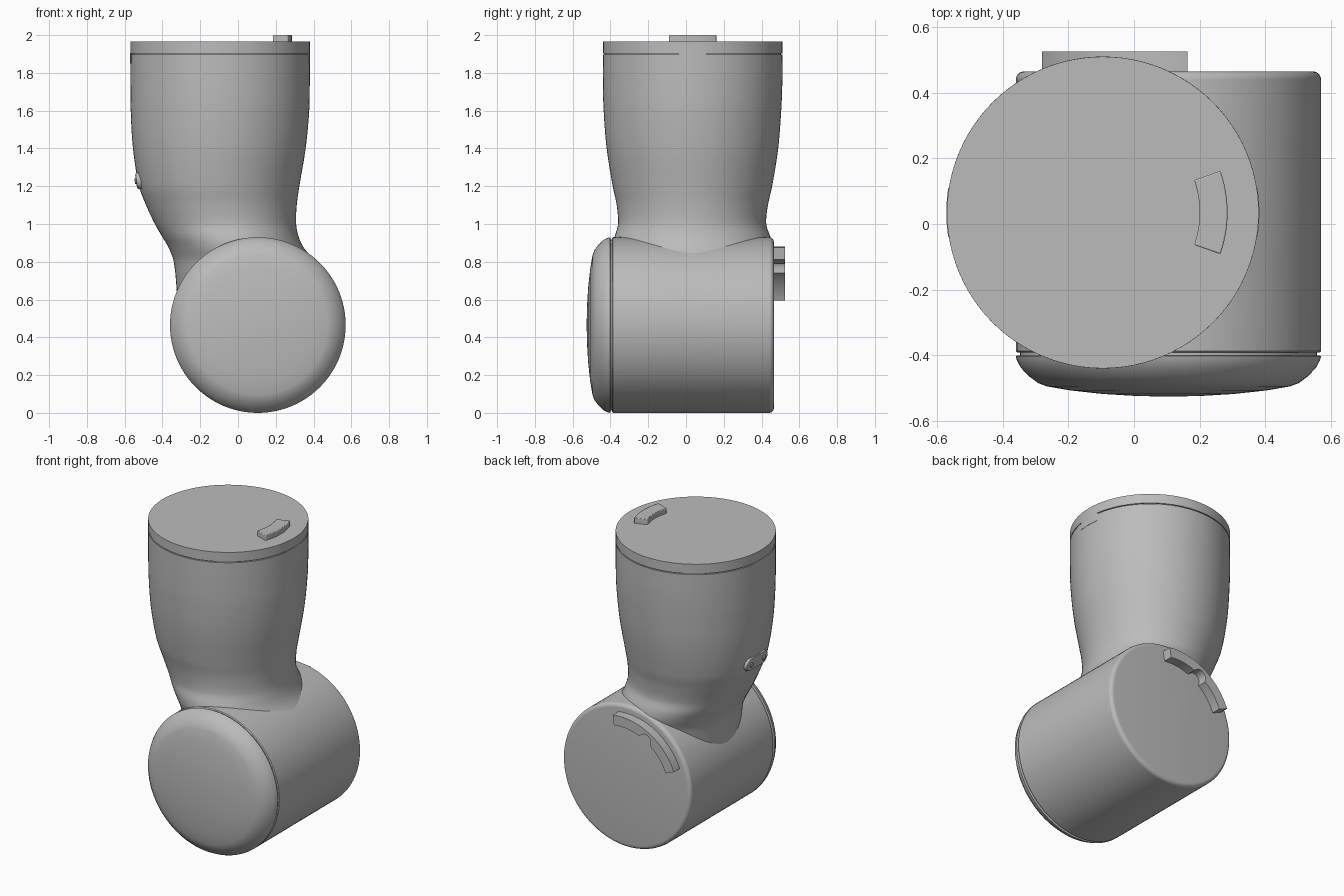
import bpy
from math import sin, cos, pi, radians, sqrt
from mathutils import Matrix, Vector

if "Cube" in bpy.data.objects:
    bpy.data.objects.remove(bpy.data.objects["Cube"])

SIDES = 96
DRUM_R, DRUM_X = 0.465, 0.105
POST_R, POST_X, POST_Y = 0.475, -0.095, 0.035
TOP = 1.965

grey = bpy.data.materials.new("plain grey")
grey.use_nodes = True
colour = (0.5, 0.5, 0.5, 1)
grey.diffuse_color = colour
grey.node_tree.nodes["Principled BSDF"].inputs["Base Color"].default_value = colour


def loft(name, rings, frame=Matrix(), bevel=0, sharp=35):
    """Skin a list of equal-sized rings and close both ends."""
    n = len(rings[0])
    verts = [frame @ Vector(p) for ring in rings for p in ring]
    faces = [(i * n + j, i * n + (j + 1) % n, (i + 1) * n + (j + 1) % n, (i + 1) * n + j)
             for i in range(len(rings) - 1) for j in range(n)]
    last = (len(rings) - 1) * n
    faces += [tuple(reversed(range(n))), tuple(range(last, last + n))]
    mesh = bpy.data.meshes.new(name)
    mesh.from_pydata(verts, [], faces)
    mesh.materials.append(grey)
    obj = bpy.data.objects.new(name, mesh)
    bpy.context.collection.objects.link(obj)
    bpy.ops.object.select_all(action="DESELECT")
    obj.select_set(True)
    bpy.context.view_layer.objects.active = obj
    bpy.ops.object.mode_set(mode="EDIT")
    bpy.ops.mesh.select_all(action="SELECT")
    bpy.ops.mesh.normals_make_consistent(inside=False)
    bpy.ops.object.mode_set(mode="OBJECT")
    bpy.ops.object.shade_smooth_by_angle(angle=radians(sharp))
    if bevel:
        mod = obj.modifiers.new("soft edges", "BEVEL")
        mod.width, mod.segments = bevel, 2
        mod.limit_method, mod.angle_limit = "ANGLE", radians(50)
    return obj


def oval(cx, cy, rx, ry, z):
    return [(cx + rx * cos(2 * pi * k / SIDES), cy + ry * sin(2 * pi * k / SIDES), z)
            for k in range(SIDES)]


def lathe(name, profile, frame, **options):
    return loft(name, [oval(0, 0, r, r, h) for r, h in profile], frame, **options)


def arc_block(name, inner, outer, start, end, height, frame, bevel=0, notch=0):
    """Curved bar, with an optional round scoop in the middle of its inner side."""
    rings, steps = [], 48
    for k in range(steps + 1):
        t = k / steps
        a = radians(start + (end - start) * t)
        offset = radians(end - start) * (t - 0.5) * inner
        r = inner + sqrt(max(0, notch ** 2 - offset ** 2))
        rings.append([(q * cos(a), q * sin(a), h)
                      for q, h in ((r, 0), (outer, 0), (outer, height), (r, height))])
    return loft(name, rings, frame, bevel)


def smooth_knots(knots, steps=8):
    """Run a smooth curve through rows of measurements."""
    rows = []
    for i in range(len(knots) - 1):
        p0, p1 = knots[max(i - 1, 0)], knots[i]
        p2, p3 = knots[i + 1], knots[min(i + 2, len(knots) - 1)]
        for s in range(steps):
            t = s / steps
            row = []
            for a, b, c, d, z0, z1, z2, z3 in zip(p0, p1, p2, p3, *[[p[0]] * 5 for p in (p0, p1, p2, p3)]):
                span = z2 - z1
                m1 = (c - a) / (z2 - z0) * span
                m2 = (d - b) / (z3 - z1) * span
                row.append((2 * t**3 - 3 * t**2 + 1) * b + (t**3 - 2 * t**2 + t) * m1
                           + (3 * t**2 - 2 * t**3) * c + (t**3 - t**2) * m2)
            rows.append(row)
    return rows + [list(knots[-1])]


# Frames: the drum axis runs front to back, the post axis runs upward
back = Matrix.Translation((DRUM_X, 0, DRUM_R)) @ Matrix.Rotation(radians(90), 4, "X") @ Matrix.Scale(-1, 4, (0, 0, 1))
post = Matrix.Translation((POST_X, POST_Y, 0))

# Horizontal drum with a narrow groove at the front and a rounded back edge
rim = [(DRUM_R - 0.025 * (1 - cos(a)), 0.44 + 0.025 * sin(a))
       for a in (radians(15 * k) for k in range(7))]
lathe("drum", [(0.452, -0.41), (0.452, -0.392), (0.46, -0.392), (DRUM_R, -0.387)] + rim, back)

# Domed front cap
lathe("front_cap", [(0.46, -0.4), (DRUM_R, -0.403), (0.462, -0.415), (0.45, -0.438),
                    (0.425, -0.464), (0.397, -0.485), (0.37, -0.495), (0.3, -0.507),
                    (0.2, -0.518), (0.1, -0.524), (0.01, -0.526)], back, sharp=40)

# Upright neck: height, then its limits to either side, front and back
knots = [(0.45, -0.3, 0.4, -0.375, 0.44),
         (0.6, -0.32, 0.4, -0.375, 0.445),
         (0.8, -0.34, 0.4, -0.38, 0.45),
         (0.88, -0.37, 0.345, -0.385, 0.455),
         (0.93, -0.4, 0.322, -0.378, 0.447),
         (1, -0.44, 0.308, -0.36, 0.425),
         (1.1, -0.487, 0.311, -0.367, 0.434),
         (1.2, -0.524, 0.325, -0.388, 0.456),
         (1.4, -0.556, 0.358, -0.42, 0.488),
         (1.6, -0.568, 0.377, -0.436, 0.504),
         (1.75, -0.57, 0.38, -0.44, 0.51),
         (1.897, -0.57, 0.38, -0.44, 0.51)]
loft("neck", [oval((l + r) / 2, (f + b) / 2, (r - l) / 2, (b - f) / 2, z)
              for z, l, r, f, b in smooth_knots(knots)])

# Collar disc, seated on a recessed step so a fine seam shows
lathe("collar", [(0.467, 1.89), (0.467, 1.903), (POST_R, 1.903), (POST_R, TOP)], post)

# Collar tabs on both sides
for side, angle in (("left", 0), ("right", 180)):
    arc_block(side + "_collar_tab", 0.46, POST_R + 0.002, angle - 9, angle + 9, 0.055,
              post @ Matrix.Translation((0, 0, 1.85)))

# Curved key on the top face
arc_block("top_key", 0.295, 0.38, -19.5, 19.5, 0.045,
          post @ Matrix.Translation((0, 0, TOP - 0.01)), bevel=0.006)

# Curved, scooped rail on the back of the drum
arc_block("back_rail", 0.35, 0.415, -82, -158, 0.07,
          back @ Matrix.Scale(-1, 4, (0, 1, 0)) @ Matrix.Translation((0, 0, 0.455)), notch=0.042)

# Small rounded plate with two studs on the side of the neck
tilt = Matrix.Translation((-0.515, 0.03, 1.23)) @ Matrix.Rotation(radians(-98), 4, "Y")


def pill(radius, h):
    half = SIDES // 2
    return [(radius * cos(a), radius * sin(a) + (0.065 if k < half else -0.065), h)
            for k, a in ((k, 2 * pi * k / SIDES) for k in range(SIDES))]


loft("side_plate", [pill(0.045, -0.04), pill(0.045, 0.012), pill(0.04, 0.022), pill(0.032, 0.025)], tilt)
for name, y in (("front_stud", -0.065), ("rear_stud", 0.065)):
    lathe(name, [(0.016, 0), (0.016, 0.028), (0.012, 0.032)],
          tilt @ Matrix.Translation((0, y, 0)))
